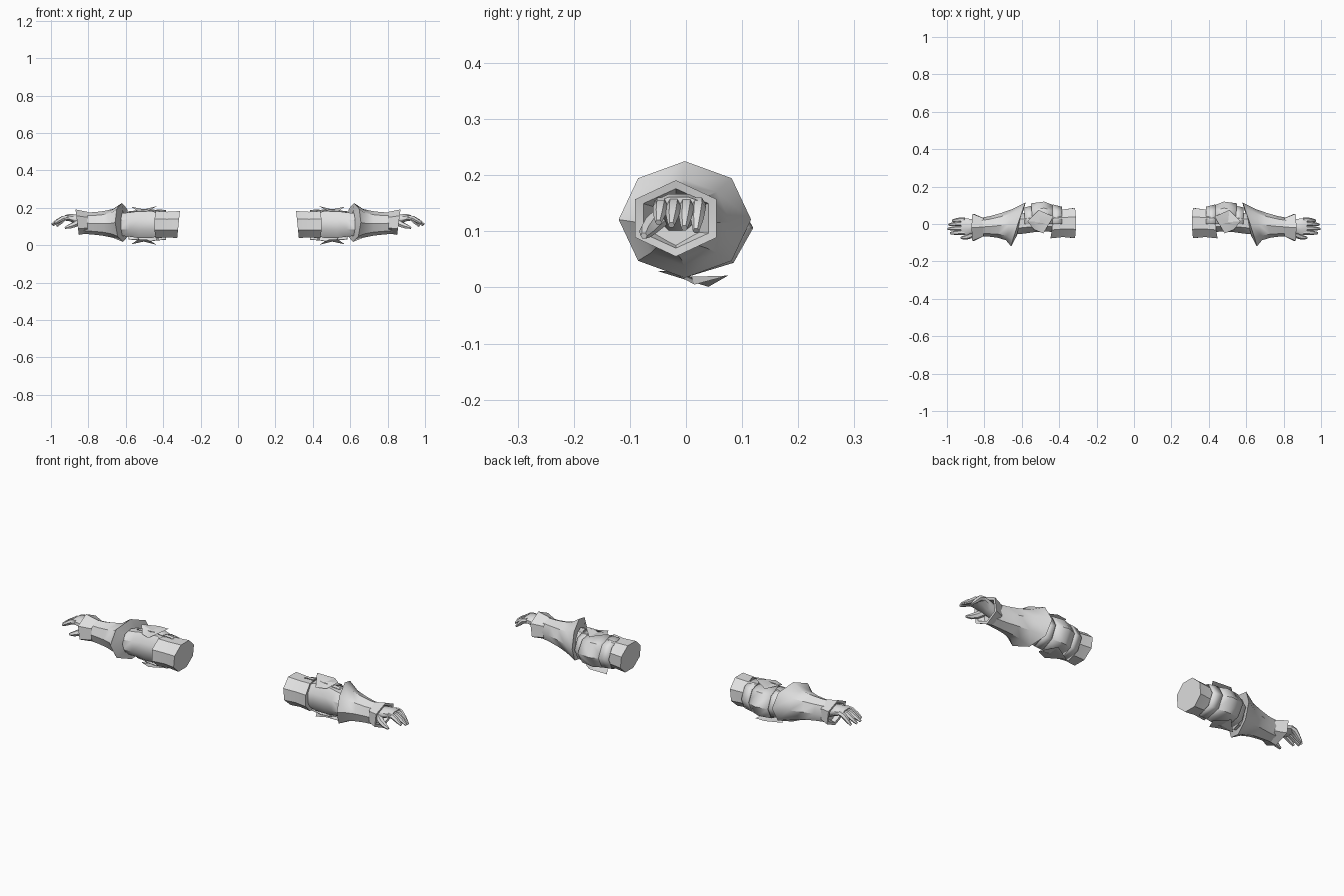
import bpy, bmesh, math
from mathutils import Vector

if "Cube" in bpy.data.objects:
    bpy.data.objects.remove(bpy.data.objects["Cube"])

steel = bpy.data.materials.new("pale_grey")
steel.diffuse_color = (0.75, 0.75, 0.75, 1)
steel.use_nodes = True
steel.node_tree.nodes["Principled BSDF"].inputs["Base Color"].default_value = steel.diffuse_color


def finish(name, bm, angle=40, thick=0):
    """Turn a bmesh into a part on both arms."""
    bmesh.ops.recalc_face_normals(bm, faces=bm.faces)
    me = bpy.data.meshes.new(name)
    bm.to_mesh(me)
    bm.free()
    me.materials.append(steel)
    ob = bpy.data.objects.new(name, me)
    bpy.context.collection.objects.link(ob)
    bpy.ops.object.select_all(action='DESELECT')
    ob.select_set(True)
    bpy.context.view_layer.objects.active = ob
    bpy.ops.object.shade_smooth_by_angle(angle=math.radians(angle))
    if thick:
        sol = ob.modifiers.new("thickness", 'SOLIDIFY')
        sol.thickness = thick
    ob.modifiers.new("other_arm", 'MIRROR')
    return ob


def loft(name, rings, n=8, phase=0, arc=None, caps=(False, False), angle=40, thick=0):
    """Skin rings (x, y, z, ry, rz, x slope over y, x slope over z) along the arm."""
    bm = bmesh.new()
    loops = []
    for x, y, z, ry, rz, sy, sz in rings:
        loop = []
        for i in range(n):
            a = phase + math.tau * i / n
            if arc:
                a = arc[0] + (arc[1] - arc[0]) * i / (n - 1)
            dy, dz = ry * math.cos(a), rz * math.sin(a)
            loop.append(bm.verts.new((x + sy * dy + sz * dz, y + dy, z + dz)))
        loops.append(loop)
    for a, b in zip(loops, loops[1:]):
        for i in range(n - 1 if arc else n):
            j = (i + 1) % n
            bm.faces.new((a[i], a[j], b[j], b[i]))
    for use, loop in zip(caps, (loops[0], loops[-1])):
        if use:
            bm.faces.new(loop)
    return finish(name, bm, angle, thick)


def finger(name, path, radii):
    """Six-sided bent tube through the given joints."""
    bm = bmesh.new()
    pts = [Vector(p) for p in path]
    loops = []
    for k, p in enumerate(pts):
        t = (pts[min(k + 1, len(pts) - 1)] - pts[max(k - 1, 0)]).normalized()
        side = Vector((0, 0, 1)).cross(t).normalized()
        up = t.cross(side)
        loops.append([bm.verts.new(p + radii[k] * (math.cos(a) * side + math.sin(a) * up))
                      for a in (math.tau * i / 6 for i in range(6))])
    for a, b in zip(loops, loops[1:]):
        for i in range(6):
            bm.faces.new((a[i], a[(i + 1) % 6], b[(i + 1) % 6], b[i]))
    bm.faces.new(loops[0])
    bm.faces.new(loops[-1])
    finish(name, bm, 50)


# Upper arm sleeve with closed shoulder end
loft("upper_arm", [(.318, .005, .11, .087, .078, 0, -.1),
                   (.38, .004, .11, .08, .074, 0, 0),
                   (.435, 0, .11, .083, .078, -.15, 0),
                   (.43, 0, .11, .06, .06, -.15, 0)],
     phase=math.pi / 8, caps=(True, True))

# Joint inside the elbow
loft("elbow_joint", [(.42, .005, .11, .056, .062, 0, 0),
                     (.46, .008, .11, .052, .078, 0, 0),
                     (.53, .008, .11, .055, .078, 0, 0),
                     (.58, .005, .11, .06, .07, 0, 0),
                     (.63, .0, .11, .06, .065, 0, 0)],
     phase=math.pi / 8, caps=(True, True))

# Overlapping plates round the back of the elbow
half = (-math.pi / 2, math.pi / 2)
loft("rear_arm_plate", [(.385, .0, .108, .092, .08, 0, 0),
                        (.435, .0, .108, .105, .083, 0, 0)], n=5, arc=half, thick=.004)
loft("elbow_guard", [(.425, .0, .106, .098, .08, 0, 0),
                     (.48, .0, .106, .12, .088, 0, 0),
                     (.54, .0, .106, .11, .084, .1, 0)], n=5, arc=half, thick=.004)
loft("rear_forearm_plate", [(.53, .0, .106, .1, .08, .1, 0),
                            (.585, .0, .106, .088, .076, 0, 0)], n=5, arc=half, thick=.004)

# Five-pointed wings above and below the elbow, with lifted tips
wing = [(.43, .04, .104), (.51, .075, .084), (.57, .015, .1),
        (.535, -.03, .075), (.485, -.05, .076)]
for name, s in (("upper_elbow_wing", 1), ("lower_elbow_wing", -1)):
    bm = bmesh.new()
    hub = bm.verts.new((.503, .01, .105 + s * .086))
    rim = [bm.verts.new((x, y, .105 + s * h)) for x, y, h in wing]
    for i in range(5):
        bm.faces.new((hub, rim[i], rim[(i + 1) % 5]))
    finish(name, bm, 20)

# Forearm gauntlet: slanted flared rim, tapering to the wrist
loft("forearm_gauntlet", [(.615, -.005, .115, .058, .065, -.2, 0),
                          (.618, -.002, .121, .118, .104, -.33, .03),
                          (.668, -.004, .116, .083, .077, -.2, 0),
                          (.72, -.008, .116, .066, .066, -.1, 0),
                          (.77, -.013, .116, .055, .06, 0, 0),
                          (.83, -.017, .118, .048, .057, 0, 0)],
     caps=(False, True))

# Six-sided wrist cuff opening towards the hand
loft("wrist_cuff", [(.805, -.017, .12, .056, .058, 0, 0),
                    (.86, -.018, .123, .084, .068, 0, .13),
                    (.858, -.018, .123, .067, .053, 0, .13),
                    (.825, -.018, .121, .045, .045, 0, 0)],
     n=6, phase=math.pi / 6, angle=30)

# Palm
loft("palm", [(.82, -.017, .128, .035, .033, 0, 0),
              (.86, -.014, .138, .042, .028, 0, 0),
              (.9, -.013, .147, .047, .021, 0, 0),
              (.925, -.013, .146, .046, .016, 0, 0)],
     phase=math.pi / 8, caps=(True, True), angle=60)

# Four curled fingers, longest in the middle
for name, y, reach, drop in (("index_finger", -.045, .07, .03), ("middle_finger", -.022, .083, .035),
                             ("ring_finger", .001, .078, .04), ("little_finger", .022, .058, .045)):
    finger(name, [(.905, y, .149), (.905 + .4 * reach, y, .149 - .15 * drop),
                  (.905 + .75 * reach, y - .002, .147 - .55 * drop),
                  (.912 + reach, y - .004, .146 - drop)], (.013, .0135, .0115, .006))

# Thumb, low at the front
finger("thumb", [(.85, -.045, .125), (.875, -.062, .11), (.9, -.071, .1), (.925, -.075, .092)],
       (.017, .016, .013, .006))
